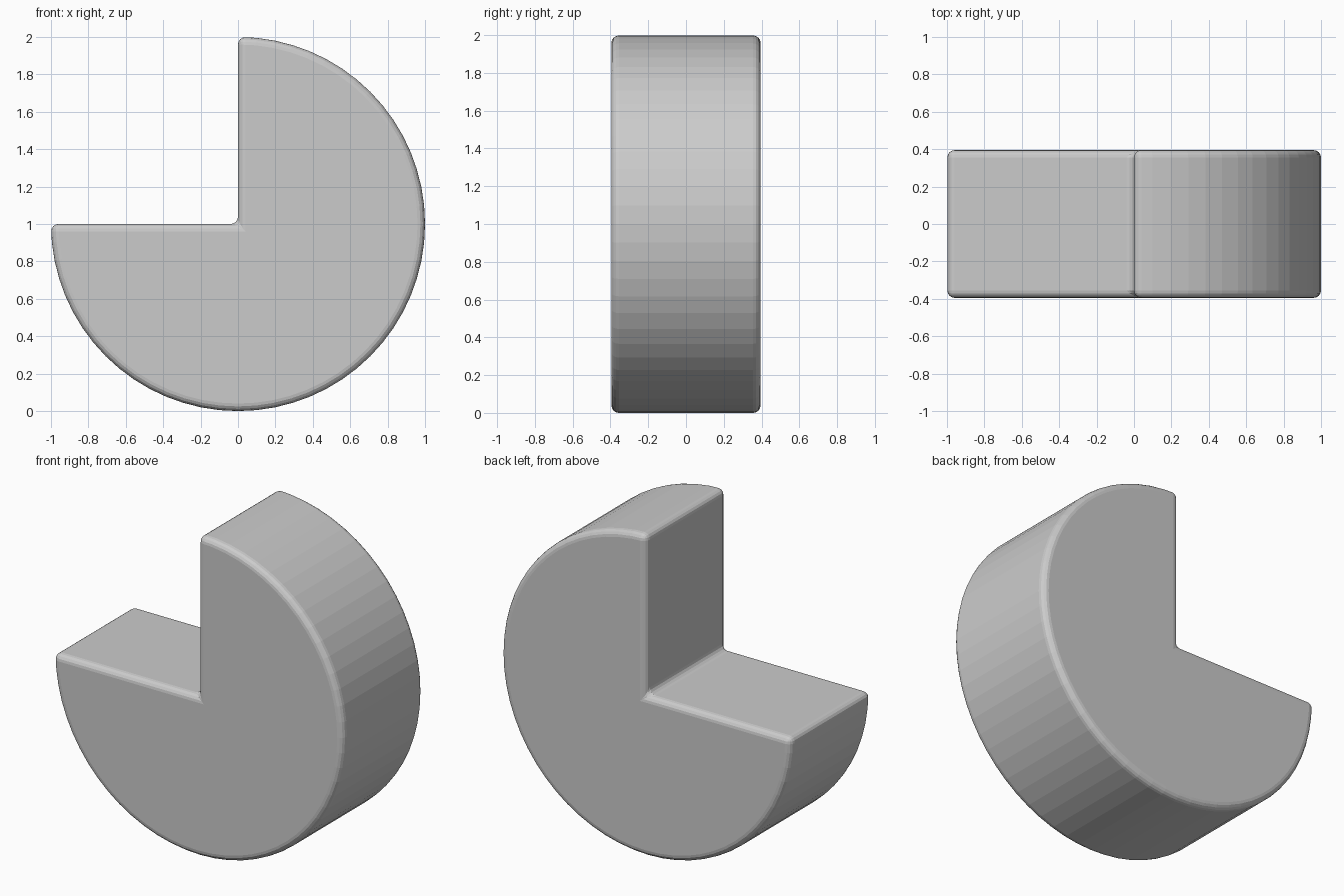
import bpy, bmesh, math

if "Cube" in bpy.data.objects:
    bpy.data.objects.remove(bpy.data.objects["Cube"])

# Three-quarter disc profile in the XZ plane, open at the upper left
N = 48
profile = [(0.0, 1.0)]
for i in range(N + 1):
    a = math.pi / 2 - math.radians(270) * i / N
    profile.append((math.cos(a), 1 + math.sin(a)))

# Extrude the profile through the thickness
bm = bmesh.new()
face = bm.faces.new([bm.verts.new((x, -0.395, z)) for x, z in profile])
side = bmesh.ops.extrude_face_region(bm, geom=[face])
moved = [v for v in side["geom"] if isinstance(v, bmesh.types.BMVert)]
bmesh.ops.translate(bm, verts=moved, vec=(0, 0.79, 0))
if face.is_valid and len(bm.faces) < N + 4:
    bm.faces.new([v for v in bm.verts if v not in moved])
bmesh.ops.recalc_face_normals(bm, faces=bm.faces)

mesh = bpy.data.meshes.new("three_quarter_disc")
bm.to_mesh(mesh)
bm.free()
disc = bpy.data.objects.new("three_quarter_disc", mesh)
bpy.context.collection.objects.link(disc)

# Rounded rims and corners, flat facets along the curved side
bevel = disc.modifiers.new("rounded_edges", "BEVEL")
bevel.width = 0.04
bevel.segments = 4
bevel.limit_method = "ANGLE"
bevel.angle_limit = math.radians(30)
